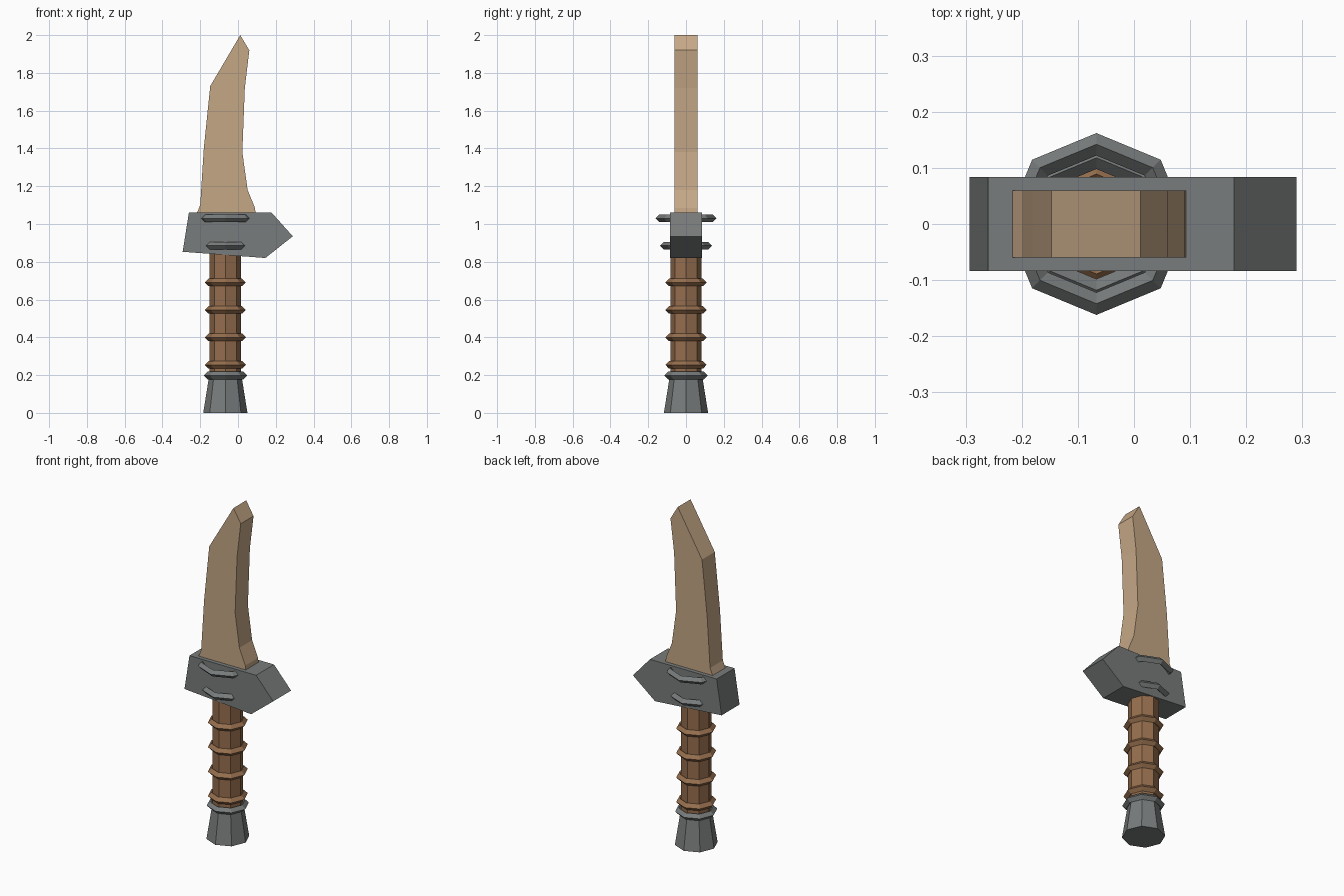
import bpy, bmesh
from math import pi, cos, sin
from mathutils import Vector

if "Cube" in bpy.data.objects:
    bpy.data.objects.remove(bpy.data.objects["Cube"])

AXIS_X = -0.067   # grip axis
SIDES = 8


def material(name, rgb):
    m = bpy.data.materials.new(name)
    m.diffuse_color = (*rgb, 1)
    m.use_nodes = True
    m.node_tree.nodes["Principled BSDF"].inputs["Base Color"].default_value = m.diffuse_color
    return m


TAN = material("tan", (0.56, 0.39, 0.24))
BROWN = material("brown", (0.30, 0.155, 0.075))
GREY = material("grey", (0.19, 0.20, 0.20))


def finish(bm, name, mat):
    bmesh.ops.recalc_face_normals(bm, faces=bm.faces[:])
    me = bpy.data.meshes.new(name)
    bm.to_mesh(me)
    bm.free()
    me.materials.append(mat)
    ob = bpy.data.objects.new(name, me)
    bpy.context.collection.objects.link(ob)
    return ob


def slab(name, outline, half, mat):
    """Extrude an x-z outline symmetrically along y."""
    bm = bmesh.new()
    face = bm.faces.new([bm.verts.new((x, -half, z)) for x, z in outline])
    ext = bmesh.ops.extrude_face_region(bm, geom=[face])
    verts = [g for g in ext["geom"] if isinstance(g, bmesh.types.BMVert)]
    bmesh.ops.translate(bm, verts=verts, vec=Vector((0, 2 * half, 0)))
    return finish(bm, name, mat)


def lathe(name, profile, mat, closed=False):
    """Eight-sided turned part; a closed profile makes a ring, an open one is capped."""
    bm = bmesh.new()
    loops = [[bm.verts.new((AXIS_X + r * cos(2 * pi * i / SIDES),
                            r * sin(2 * pi * i / SIDES), z))
              for i in range(SIDES)] for r, z in profile]
    pairs = list(zip(loops, loops[1:]))
    if closed:
        pairs.append((loops[-1], loops[0]))
    else:
        bm.faces.new(loops[0])
        bm.faces.new(loops[-1])
    for a, b in pairs:
        for i in range(SIDES):
            j = (i + 1) % SIDES
            bm.faces.new((a[i], a[j], b[j], b[i]))
    return finish(bm, name, mat)


def ring(name, outer, z, mat, t=0.02):
    """Ring with a diamond cross-section."""
    c = outer - t
    return lathe(name, [(outer, z), (c, z + t), (c - t, z), (c, z - t)], mat, closed=True)


# Blade
slab("blade", [(-0.219, 1.055), (-0.2, 1.10), (-0.181, 1.40), (-0.147, 1.73),
               (0.012, 2.0), (0.06, 1.92), (0.036, 1.72), (0.023, 1.38),
               (0.051, 1.18), (0.09, 1.085), (0.093, 1.055)], 0.06, TAN)

# Guard
slab("guard", [(-0.26, 1.06), (0.178, 1.06), (0.29, 0.935),
               (0.145, 0.82), (-0.293, 0.853)], 0.084, GREY)

# Grip and pommel
lathe("grip", [(0.083, 0.19), (0.083, 0.90)], BROWN)
lathe("pommel", [(0.117, 0.0), (0.085, 0.20)], GREY)

# Metal bands on guard and pommel
ring("guard_band_upper", 0.162, 1.03, GREY)
ring("guard_band_lower", 0.138, 0.885, GREY)
ring("pommel_band", 0.115, 0.198, GREY)

# Grip wraps
for i in range(4):
    ring(f"grip_wrap_{i + 1}", 0.109, 0.254 + 0.1455 * i, BROWN)
